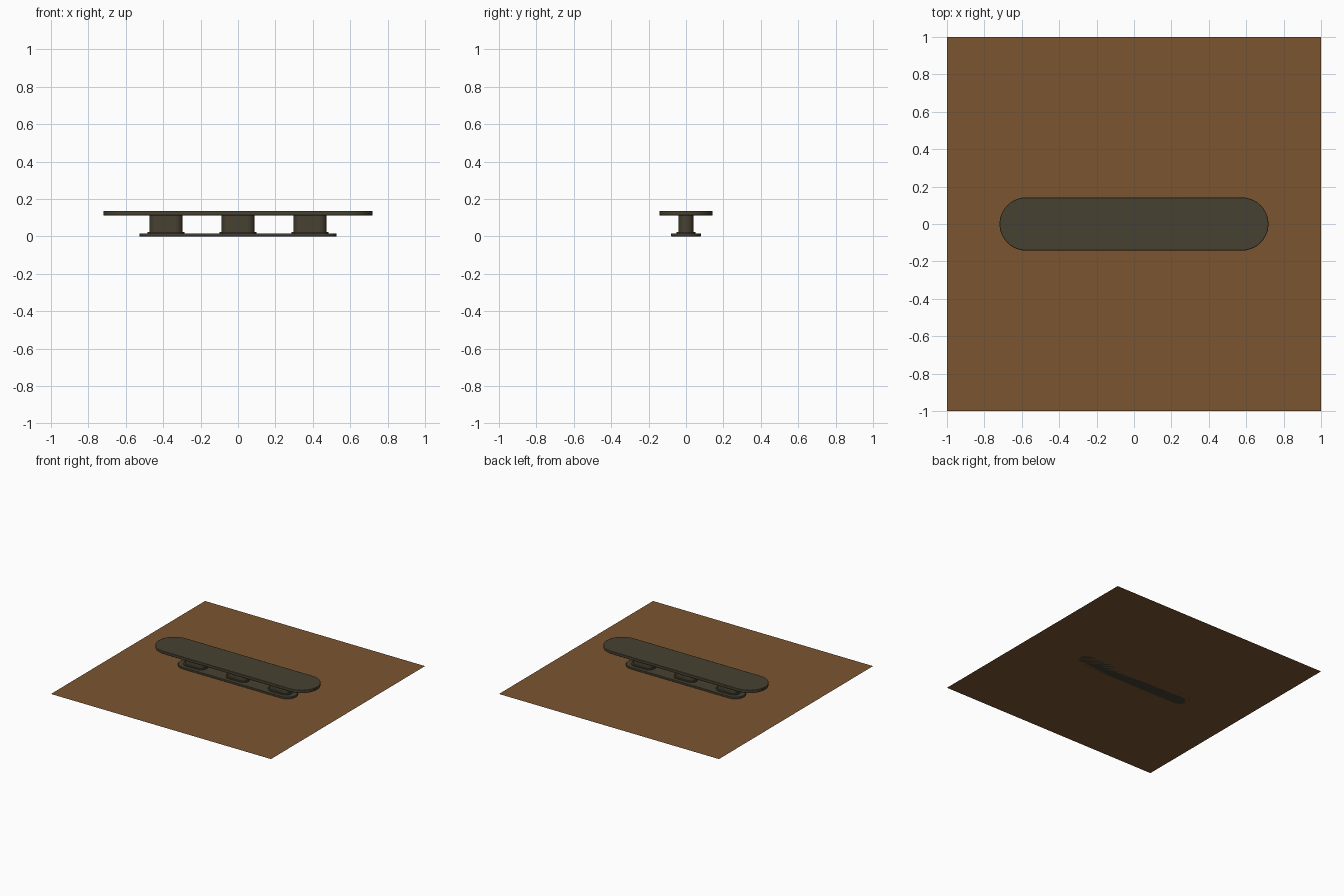
import bpy, bmesh, math

if "Cube" in bpy.data.objects:
    bpy.data.objects.remove(bpy.data.objects["Cube"])


def material(name, rgb):
    m = bpy.data.materials.new(name)
    m.diffuse_color = (*rgb, 1)
    m.use_nodes = True
    m.node_tree.nodes["Principled BSDF"].inputs["Base Color"].default_value = m.diffuse_color
    return m


brown = material("earth_brown", (0.2, 0.09, 0.03))
dark = material("dark_olive_grey", (0.062, 0.053, 0.031))


def capsule(half_len, radius, segs=20):
    """Outline with straight long sides and round ends."""
    pts = []
    for side in (0, 1):
        cx = (half_len - radius) * (1 if side == 0 else -1)
        for i in range(segs + 1):
            a = -math.pi / 2 + side * math.pi + math.pi * i / segs
            pts.append((cx + radius * math.cos(a), radius * math.sin(a)))
    return pts


def slab(name, half_len, radius, z0, z1, x=0, bevel=0):
    """Capsule-shaped solid between two heights."""
    bm = bmesh.new()
    base = bm.faces.new([bm.verts.new((px, py, z0)) for px, py in capsule(half_len, radius)])
    ext = bmesh.ops.extrude_face_region(bm, geom=[base])
    verts = [v for v in ext["geom"] if isinstance(v, bmesh.types.BMVert)]
    bmesh.ops.translate(bm, verts=verts, vec=(0, 0, z1 - z0))
    bmesh.ops.recalc_face_normals(bm, faces=bm.faces[:])
    mesh = bpy.data.meshes.new(name)
    bm.to_mesh(mesh)
    bm.free()
    mesh.materials.append(dark)
    ob = bpy.data.objects.new(name, mesh)
    ob.location.x = x
    bpy.context.collection.objects.link(ob)
    if bevel:
        mod = ob.modifiers.new("soft_edge", "BEVEL")
        mod.width, mod.segments = bevel, 2
        mod.limit_method = "ANGLE"
        mod.angle_limit = math.radians(50)
    bpy.ops.object.select_all(action="DESELECT")
    ob.select_set(True)
    bpy.context.view_layer.objects.active = ob
    bpy.ops.object.shade_smooth_by_angle(angle=math.radians(40))
    return ob


# flat square of earth
bpy.ops.mesh.primitive_plane_add(size=2)
earth = bpy.context.object
earth.name = "earth_square"
earth.data.materials.append(brown)

# long top and foot plate
slab("bench_top", 0.719, 0.142, 0.112, 0.136, bevel=0.003)
slab("foot_plate", 0.527, 0.079, 0.0, 0.016, bevel=0.002)

# three pedestals, each with a collar
for label, x in (("left", -0.385), ("middle", 0), ("right", 0.385)):
    slab(label + "_collar", 0.1, 0.051, 0.014, 0.024, x, bevel=0.002)
    slab(label + "_pedestal", 0.088, 0.04, 0.02, 0.114, x)
